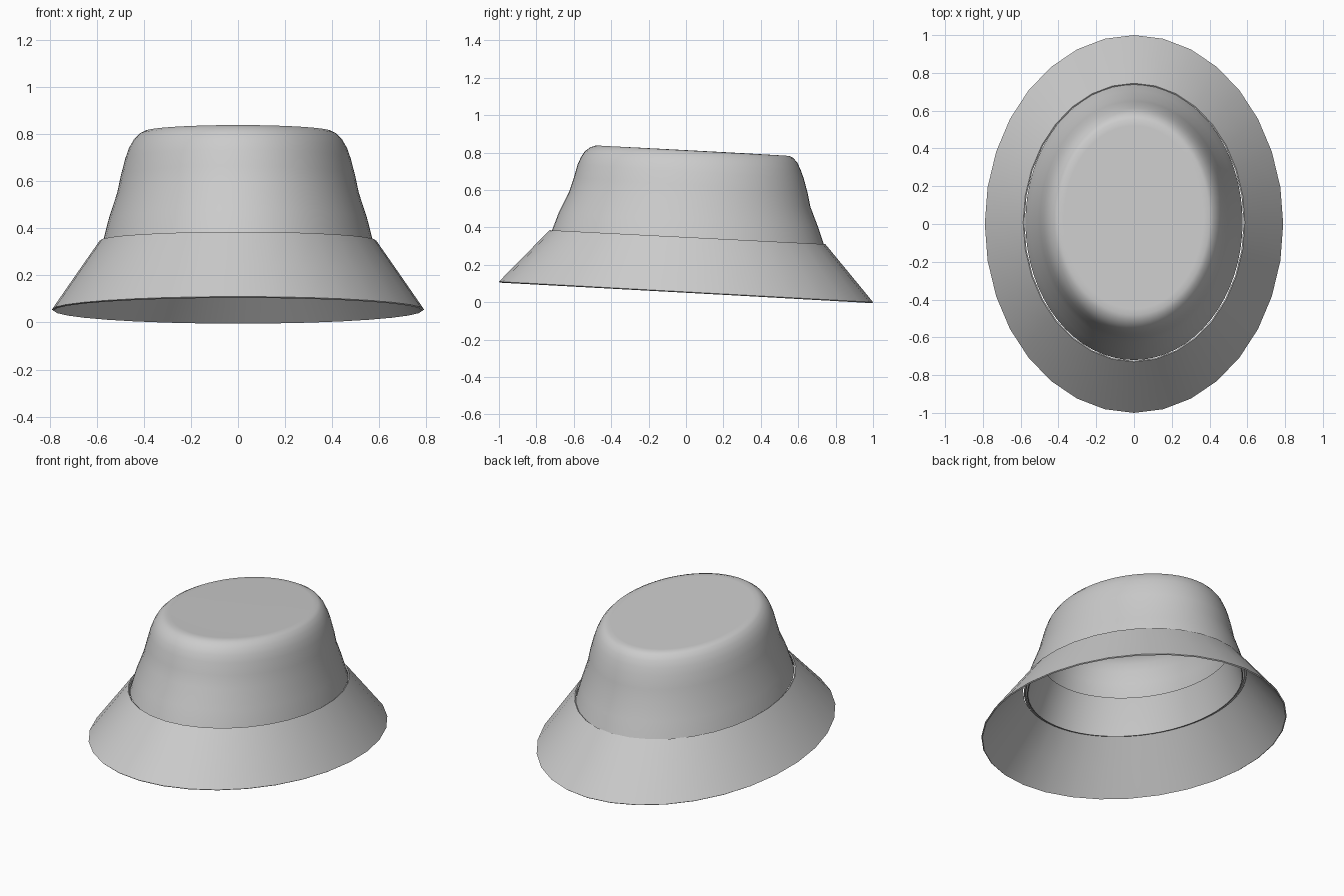
import bpy, bmesh, math

if "Cube" in bpy.data.objects:
    bpy.data.objects.remove(bpy.data.objects["Cube"])

# Each ring: half width x, front y, back y, front z, back z
CROWN = [
    (0.575, -0.72, 0.74, 0.375, 0.30),
    (0.548, -0.68, 0.705, 0.48, 0.405),
    (0.513, -0.625, 0.665, 0.59, 0.51),
    (0.497, -0.60, 0.65, 0.665, 0.585),
    (0.478, -0.58, 0.63, 0.735, 0.66),
    (0.463, -0.562, 0.614, 0.775, 0.705),
    (0.443, -0.54, 0.597, 0.808, 0.743),
    (0.420, -0.51, 0.575, 0.829, 0.77),
    (0.400, -0.482, 0.553, 0.838, 0.782),
    (0.370, -0.45, 0.52, 0.836, 0.784),
    (0.200, -0.23, 0.30, 0.825, 0.797),
]
BRIM = [
    (0.79, -1.0, 1.0, 0.11, 0.0),
    (0.689, -0.865, 0.873, 0.247, 0.155),
    (0.587, -0.73, 0.745, 0.385, 0.31),
]
BAND = [
    (0.557, -0.70, 0.72, 0.365, 0.29),
    (0.528, -0.655, 0.68, 0.47, 0.395),
    (0.495, -0.605, 0.645, 0.575, 0.495),
]


def loft(name, rings, segs, thickness, cap=False):
    """Skin tilted elliptical rings into a smooth cloth shell."""
    bm = bmesh.new()
    loops = []
    for hx, yf, yb, zf, zb in rings:
        loop = []
        for k in range(segs):
            a = 2 * math.pi * k / segs
            s = math.sin(a)
            loop.append(bm.verts.new((hx * math.cos(a),
                                      (yf + yb) / 2 + (yb - yf) / 2 * s,
                                      (zf + zb) / 2 + (zb - zf) / 2 * s)))
        loops.append(loop)
    for lo, hi in zip(loops, loops[1:]):
        for k in range(segs):
            n = (k + 1) % segs
            bm.faces.new((lo[k], lo[n], hi[n], hi[k]))
    if cap:
        bm.faces.new(loops[-1])
    me = bpy.data.meshes.new(name)
    bm.to_mesh(me)
    bm.free()
    ob = bpy.data.objects.new(name, me)
    bpy.context.collection.objects.link(ob)
    mod = ob.modifiers.new("cloth", 'SOLIDIFY')
    mod.thickness = thickness
    mod.offset = -1
    bpy.ops.object.select_all(action='DESELECT')
    ob.select_set(True)
    bpy.context.view_layer.objects.active = ob
    bpy.ops.object.modifier_apply(modifier=mod.name)
    bpy.ops.object.shade_smooth_by_angle(angle=math.radians(40))
    return ob


# Crown with rounded top edge
loft("crown", CROWN, 64, 0.012, cap=True)
# Sloping brim with faceted outline
loft("brim", BRIM, 32, 0.008)
# Inner sweatband
loft("sweatband", BAND, 64, 0.006)
